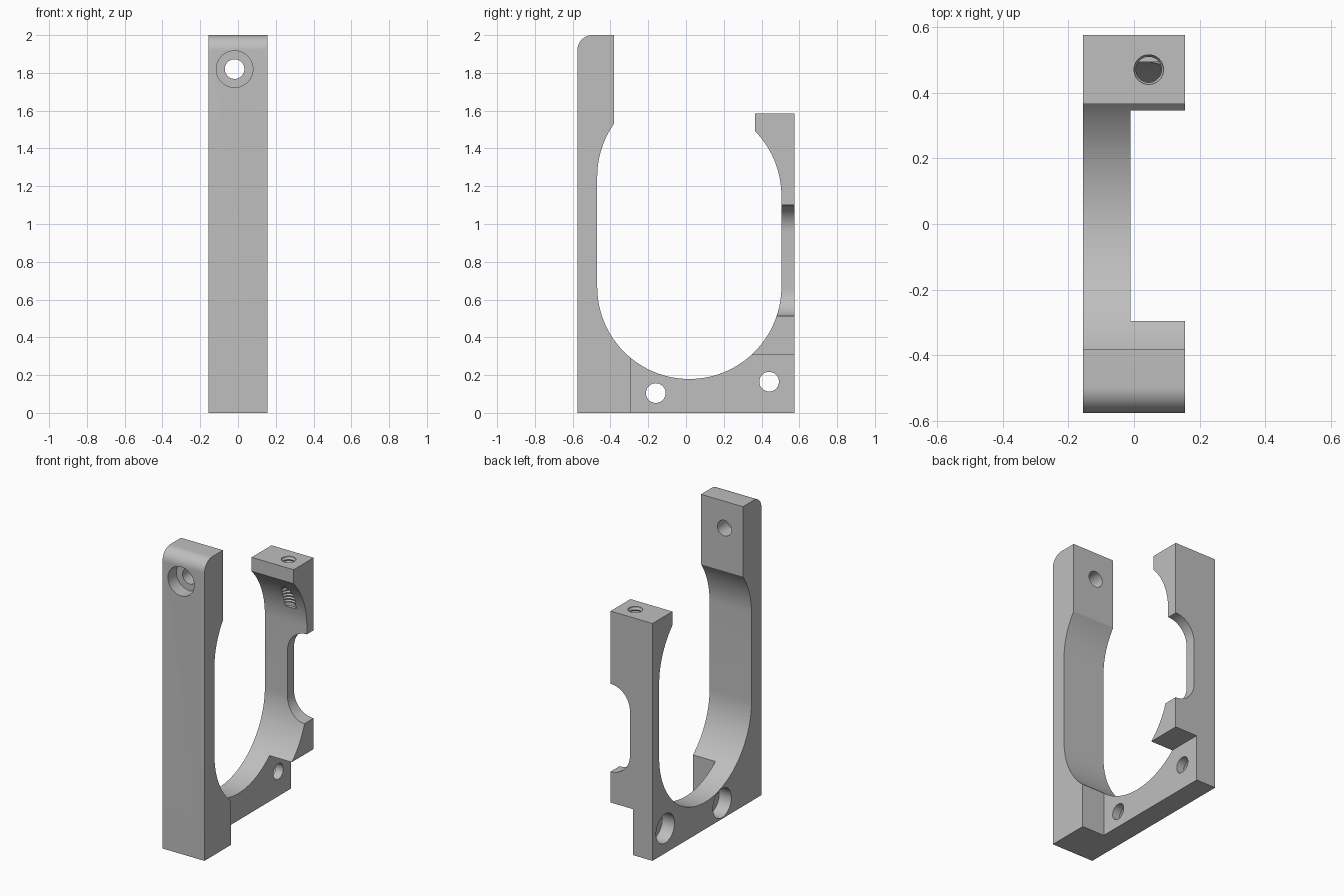
import bpy, bmesh
from math import sin, cos, pi, sqrt, asin, radians
from mathutils import Matrix, Vector

cube = bpy.data.objects.get("Cube")
if cube:
    bpy.data.objects.remove(cube, do_unlink=True)

grey = bpy.data.materials.new("plain_grey")
grey.use_nodes = True
colour = (0.52, 0.52, 0.52, 1)
grey.diffuse_color = colour
grey.node_tree.nodes["Principled BSDF"].inputs["Base Color"].default_value = colour


def arc(cx, cy, r, start, end, n):
    return [(cx + r * cos(start + (end - start) * i / n),
             cy + r * sin(start + (end - start) * i / n)) for i in range(n + 1)]


def make_object(name, bm):
    bmesh.ops.recalc_face_normals(bm, faces=bm.faces)
    mesh = bpy.data.meshes.new(name)
    bm.to_mesh(mesh)
    bm.free()
    mesh.materials.append(grey)
    obj = bpy.data.objects.new(name, mesh)
    bpy.context.collection.objects.link(obj)
    return obj


def prism(name, points, place, offset):
    """Extrude a flat outline; place maps 2D points into space."""
    bm = bmesh.new()
    face = bm.faces.new([bm.verts.new(place(a, b)) for a, b in points])
    new = bmesh.ops.extrude_face_region(bm, geom=[face])["geom"]
    bmesh.ops.translate(bm, vec=offset, verts=[v for v in new if isinstance(v, bmesh.types.BMVert)])
    return make_object(name, bm)


def turned(name, profile, origin, axis, n=40):
    """Closed solid turned from (radius, distance) rings along an axis."""
    bm = bmesh.new()
    turn = Vector((0, 0, 1)).rotation_difference(Vector(axis)).to_matrix()
    rings = [[bm.verts.new(Vector(origin) + turn @ Vector((r * cos(2 * pi * i / n), r * sin(2 * pi * i / n), d)))
              for i in range(n)] for r, d in profile]
    for low, high in zip(rings, rings[1:]):
        for i in range(n):
            j = (i + 1) % n
            bm.faces.new((low[i], low[j], high[j], high[i]))
    bm.faces.new(rings[0])
    bm.faces.new(rings[-1])
    return make_object(name, bm)


# Main dimensions
HALF_W, HALF_D = 0.155, 0.575
CY, R = 0.0175, 0.4875            # opening centre and radius
LOW_Z, FRONT_Z, BACK_Z = 0.667, 1.25, 1.15
front_lip = asin((-CY + 0.38 + 2 * CY) / R)
front_end = pi - (pi / 2 - front_lip)
back_end = pi / 2 - asin((0.365 - CY) / R)

# Clamp body: side outline with a long rounded opening
outline = [(-HALF_D, 0), (HALF_D, 0), (HALF_D, 1.585), (0.365, 1.585)]
outline += arc(CY, BACK_Z, R, back_end, 0, 14)
outline += arc(CY, LOW_Z, R, 0, -pi, 56)
outline += arc(CY, FRONT_Z, R, pi, front_end, 12)
outline += [(-0.38, 2)]
outline += arc(-HALF_D + 0.08, 1.92, 0.08, pi / 2, pi, 14)
body = prism("clamp_body", outline, lambda y, z: (-HALF_W, y, z), (2 * HALF_W, 0, 0))

cutters = []

# Step cut out of the foot
cutters.append(prism("foot_step_cutter", [(-0.295, -0.1), (0.7, -0.1), (0.7, 0.307), (-0.295, 0.307)],
                     lambda y, z: (-0.01, y, z), (0.3, 0, 0)))

# Side notch in the back arm with rounded inner corners
NOTCH_X, NOTCH_R = 0.012, 0.143
notch = [(0.3, 0.513)]
notch += arc(NOTCH_X + NOTCH_R, 0.513 + NOTCH_R, NOTCH_R, -pi / 2, -pi, 14)
notch += arc(NOTCH_X + NOTCH_R, 1.1 - NOTCH_R, NOTCH_R, pi, pi / 2, 14)
notch += [(0.3, 1.1)]
cutters.append(prism("notch_cutter", notch, lambda x, z: (x, 0.3, z), (0, 0.4, 0)))

# Stepped screw holes: wide pocket, then a narrow bore
def screw_hole(name, origin, axis, pocket):
    cutters.append(turned(name, [(0.097, -0.05), (0.097, pocket), (0.052, pocket), (0.052, 0.4)], origin, axis))


screw_hole("top_hole_cutter", (-0.018, -HALF_D, 1.82), (0, 1, 0), 0.09)
screw_hole("foot_front_hole_cutter", (-HALF_W, -0.16, 0.105), (1, 0, 0), 0.09)
screw_hole("foot_back_hole_cutter", (-HALF_W, 0.44, 0.165), (1, 0, 0), 0.09)

# Threaded hole down the back arm
thread = [(0.045, -0.05), (0.045, 0.01)]
for i in range(15):
    d = 0.02 + i * 0.02
    thread += [(0.039, d), (0.045, d + 0.01)]
thread += [(0.045, 0.33)]
cutters.append(turned("thread_cutter", thread, (0.045, 0.47, 1.585), (0, 0, -1)))

# Cut everything out of the body, then drop the cutters
bpy.context.view_layer.objects.active = body
for cutter in cutters:
    cutter.hide_render = True
    mod = body.modifiers.new(cutter.name, "BOOLEAN")
    mod.operation = "DIFFERENCE"
    mod.solver = "EXACT"
    mod.object = cutter
    bpy.ops.object.modifier_apply(modifier=mod.name)
    bpy.data.objects.remove(cutter, do_unlink=True)

# Smooth curves, sharp edges
bpy.ops.object.select_all(action="DESELECT")
body.select_set(True)
bpy.ops.object.shade_smooth_by_angle(angle=radians(25))
